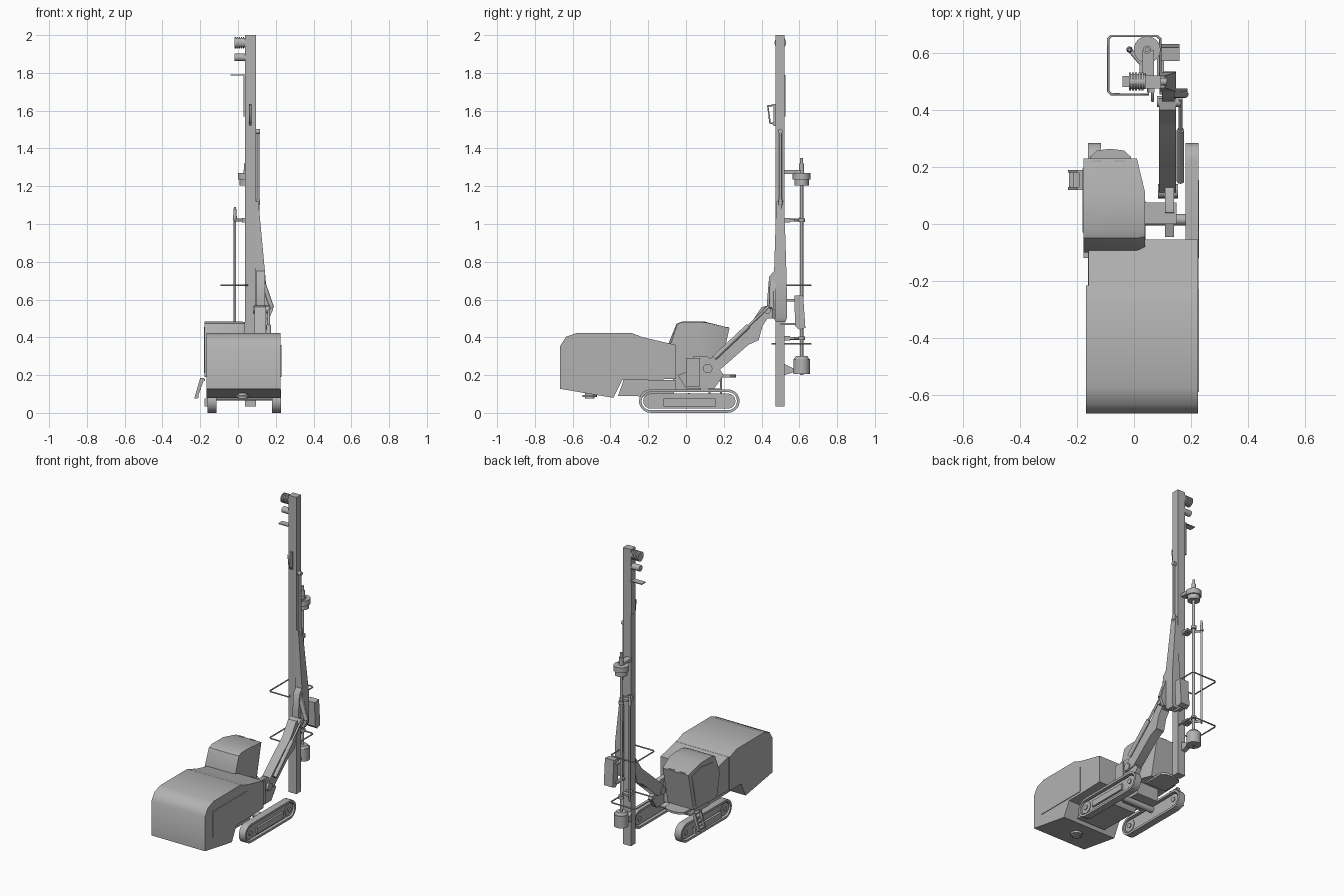
import bpy, bmesh, math
from mathutils import Vector

if "Cube" in bpy.data.objects:
    bpy.data.objects.remove(bpy.data.objects["Cube"])

grey = bpy.data.materials.new("dark_grey")
grey.diffuse_color = (.45, .45, .45, 1)
grey.use_nodes = True
grey.node_tree.nodes["Principled BSDF"].inputs["Base Color"].default_value = grey.diffuse_color


def add(name, data):
    data.materials.append(grey)
    ob = bpy.data.objects.new(name, data)
    bpy.context.collection.objects.link(ob)
    return ob


def loft(name, rings, closed=False):
    """Skin a list of equal-length point rings; cap the ends unless closed."""
    bm = bmesh.new()
    vs = [[bm.verts.new(p) for p in r] for r in rings]
    n = len(vs[0])
    pairs = list(zip(vs, vs[1:])) + ([(vs[-1], vs[0])] if closed else [])
    for a, b in pairs:
        for i in range(n):
            j = (i + 1) % n
            bm.faces.new((a[i], a[j], b[j], b[i]))
    if not closed:
        bm.faces.new(vs[0])
        bm.faces.new(vs[-1])
    bmesh.ops.recalc_face_normals(bm, faces=bm.faces)
    me = bpy.data.meshes.new(name)
    bm.to_mesh(me)
    bm.free()
    return add(name, me)


def side(name, pts, x0, x1):
    """Side profile (y, z) extruded along x."""
    return loft(name, [[(x, y, z) for y, z in pts] for x in (x0, x1)])


def face(name, pts, y0, y1):
    """Front profile (x, z) extruded along y."""
    return loft(name, [[(x, y, z) for x, z in pts] for y in (y0, y1)])


def box(name, x0, x1, y0, y1, z0, z1):
    return side(name, [(y0, z0), (y1, z0), (y1, z1), (y0, z1)], x0, x1)


def rod(name, a, b, r, r2=None, n=16):
    """Round bar or cone from a to b."""
    a, b = Vector(a), Vector(b)
    q = (b - a).to_track_quat('Z', 'Y')
    circ = [q @ Vector((math.cos(2 * math.pi * i / n), math.sin(2 * math.pi * i / n), 0)) for i in range(n)]
    return loft(name, [[a + c * r for c in circ], [b + c * (r if r2 is None else r2) for c in circ]])


def wire(name, pts, r):
    cu = bpy.data.curves.new(name, 'CURVE')
    cu.dimensions = '3D'
    cu.bevel_depth, cu.bevel_resolution, cu.use_fill_caps = r, 1, True
    sp = cu.splines.new('POLY')
    sp.points.add(len(pts) - 1)
    for p, c in zip(sp.points, pts):
        p.co = (*c, 1)
    return add(name, cu)


# Engine housing
side("engine_housing", [(-.666, .127), (-.666, .355), (-.635, .403), (-.575, .424), (-.29, .424),
                        (-.236, .403), (-.215, .398), (-.215, .175), (-.337, .175), (-.385, .08)], -.168, .225)
side("rear_housing", [(-.215, .175), (-.215, .397), (-.054, .36), (-.054, .18)], -.16, .225)
box("housing_side_panel", .22, .229, -.59, -.23, .19, .36)
rod("underside_cap", (.025, -.51, .075), (.025, -.51, .12), .026)
rod("underside_flange", (.025, -.51, .083), (.025, -.51, .095), .038)

# Chassis
side("chassis_frame", [(-.36, .09), (-.08, .085), (-.055, .12), (-.055, .175), (-.33, .175)], -.07, .14)
box("swing_platform", -.12, .04, -.07, .08, .11, .2)
rod("cross_axle", (-.15, .015, .085), (.2, .015, .085), .02)

# Crawler tracks
def stadium(x, inset, n=10):
    r = .062 - inset
    out = []
    for cy, s in ((.222, -90), (-.187, 90)):
        for i in range(n + 1):
            t = math.radians(s + 180 * i / n)
            out.append((x, cy + r * math.cos(t), .0625 + r * math.sin(t)))
    return out

for label, x0, x1, out in (("left", -.162, -.115, -1), ("right", .18, .227, 1)):
    loft(label + "_track_belt", [stadium(x0, 0), stadium(x1, 0), stadium(x1, .014), stadium(x0, .014)], True)
    box(label + "_track_frame", x0 + .012, x1 - .012, -.18, .215, .022, .103)
    for y in (-.187, .222):
        rod(label + "_track_wheel", (x0 + .008, y, .0625), (x1 - .008, y, .0625), .04)
        rod(label + "_wheel_hub", (x0 + .002, y, .0625), (x1 - .002, y, .0625), .016)
    xm = x1 if out > 0 else x0
    box(label + "_roller_guard", xm - .016, xm + .001, -.12, .155, .035, .075)

# Operator cab, inner front corner angled back
cab = [(-.07, .19), (-.1, .35), (-.05, .472), (-.02, .483), (.1, .483), (.23, .45), (.175, .2)]
trim = [(-.06, .19), (-.085, .35), (-.045, .472), (-.015, .482), (.06, .482), (.115, .477), (.1, .2)]
loft("cab", [[(x, y, z) for y, z in s] for x, s in ((-.178, cab), (.01, cab), (.038, trim))])
side("cab_door", [(-.03, .21), (-.03, .44), (.1, .455), (.195, .43), (.15, .21)], -.181, -.176)
loft("cab_step_platform", [[(x, y, z) for x, y in ((-.16, .1), (-.155, .235), (-.13, .258), (-.085, .264),
                                                   (-.035, .258), (-.01, .235), (-.01, .1))] for z in (.188, .202)])
for x in (-.13, -.05):
    box("cab_roof_bar", x - .02, x + .02, .217, .224, .445, .456)

# Access ladder
for y in (.12, .18):
    face("ladder_rail", [(-.232, .075), (-.215, .075), (-.178, .185), (-.2, .185)], y, y + .01)
for k in (.08, .12, .17):
    dx = (k - .08) * .38
    box("ladder_rung", -.228 + dx, -.21 + dx, .125, .185, k, k + .01)

# Boom
side("boom_base", [(-.045, .2), (.03, .225), (.04, .3), (.11, .3), (.15, .27), (.2, .2), (.15, .13), (.0, .13)], .108, .14)
side("boom_base_bracket", [(.0, .14), (.0, .29), (.075, .29), (.075, .14)], .035, .15)
side("boom_beam", [(.09, .21), (.12, .28), (.34, .47), (.4, .56), (.44, .57), (.445, .52), (.405, .46),
                   (.385, .385), (.33, .36), (.17, .22)], .088, .147)
rod("boom_pivot", (.085, .115, .235), (.155, .115, .235), .025)
rod("boom_elbow_pin", (.08, .43, .545), (.165, .43, .545), .02)
rod("lift_cylinder", (.163, .15, .29), (.163, .33, .46), .013)
rod("lift_piston", (.163, .33, .46), (.163, .44, .565), .007)

# Boom head
side("boom_head", [(.43, .5), (.43, .6), (.44, .72), (.465, .75), (.48, .75), (.48, .5)], .098, .142)
face("boom_head_knee", [(.09, .5), (.165, .5), (.187, .55), (.14, .71), (.12, .71), (.1, .6)], .455, .475)
rod("swing_cylinder", (.18, .455, .555), (.13, .455, .7), .012)

# Mast and tapered cradle
box("mast", .038, .095, .475, .522, .035, 2.0)
loft("mast_cradle", [[(.09, a, z), (w, a, z), (w, b, z), (.09, b, z)] for z, w, a, b in
     ((.48, .135, .475, .525), (.505, .147, .463, .535), (.7, .147, .465, .533), (1.12, .108, .478, .52))])
rod("feed_cylinder", (.106, .5, .85), (.106, .5, 1.48), .007)
rod("feed_cylinder_end", (.095, .5, 1.49), (.116, .5, 1.49), .013)
rod("feed_cylinder_collar", (.106, .5, 1.1), (.106, .5, 1.13), .011)

# Mast top fittings
rod("hose_reel", (-.016, .5, 1.96), (.04, .5, 1.96), .026, n=24)
for i in range(5):
    x = -.018 + i * .011
    rod("reel_ridge", (x, .5, 1.96), (x + .007, .5, 1.96), .031, n=24)
rod("lower_pulley", (-.018, .5, 1.882), (.04, .5, 1.882), .02)
box("mast_top_plate", -.04, .04, .48, .52, 1.786, 1.792)
box("mast_side_strip", .03, .042, .485, .528, 1.57, 1.79)
box("mast_clamp", .058, .072, .462, .48, 1.52, 1.635)
wire("mast_handle", [(.065, .476, 1.53), (.065, .445, 1.535), (.065, .433, 1.625), (.065, .476, 1.63)], .006)

# Rotary head and drill string
dx, dy = .046, .612
rod("drill_string", (dx, dy, .2), (dx, dy, 1.27), .009)
rod("rotary_head", (dx, dy, 1.205), (dx, dy, 1.24), .038, n=24)
rod("rotary_head_cap", (dx, dy, 1.235), (dx, dy, 1.27), .047, n=24)
rod("head_swivel", (dx, dy, 1.27), (dx, dy, 1.32), .014)
rod("swivel_tip", (dx, dy, 1.32), (dx, dy, 1.35), .008)
box("head_carriage", .03, .07, .52, .61, 1.265, 1.285)

# Dust hood
rod("dust_hood", (dx, dy, .205), (dx, dy, .285), .044, n=24)
rod("dust_hood_top", (dx, dy, .285), (dx, dy, .3), .04, .03, n=24)
side("dust_hood_bracket", [(.52, .2), (.52, .26), (.57, .235), (.57, .215)], .03, .065)

# Spare rod with its holding arms
rod("spare_rod", (-.016, dy, .38), (-.016, dy, 1.04), .0065)
rod("spare_rod_top", (-.016, dy, 1.02), (-.016, dy, 1.09), .011, .006)
for z in (.395, 1.02):
    box("rod_holder_arm", .02, .06, .52, .55, z - .012, z + .012)
    rod("rod_holder_link", (.045, .54, z), (-.016, dy, z), .008)
    box("rod_guide", .02, .065, .54, .575, z - .007, z + .007)
    rod("rod_guide_ring", (dx, dy, z - .01), (dx, dy, z + .01), .017)

# Control box beside the drill string
side("control_box", [(.578, .46), (.573, .62), (.62, .625), (.632, .45), (.6, .44)], .095, .16)
for z in (.465, .59):
    box("control_box_arm", .08, .105, .5, .6, z, z + .012)

# Safety guard loops
for z in (.365, .675):
    wire("safety_guard", [(.05, .48, z), (.05, .455, z), (-.08, .455, z), (-.09, .465, z), (-.09, .65, z),
                          (-.08, .66, z), (.08, .66, z), (.092, .65, z), (.092, .52, z)], .0045)

# Smooth shading with sharp edges kept
bpy.ops.object.select_all(action='DESELECT')
meshes = [o for o in bpy.context.scene.objects if o.type == 'MESH']
for ob in meshes:
    ob.select_set(True)
bpy.context.view_layer.objects.active = meshes[0]
bpy.ops.object.shade_smooth_by_angle(angle=math.radians(40))
